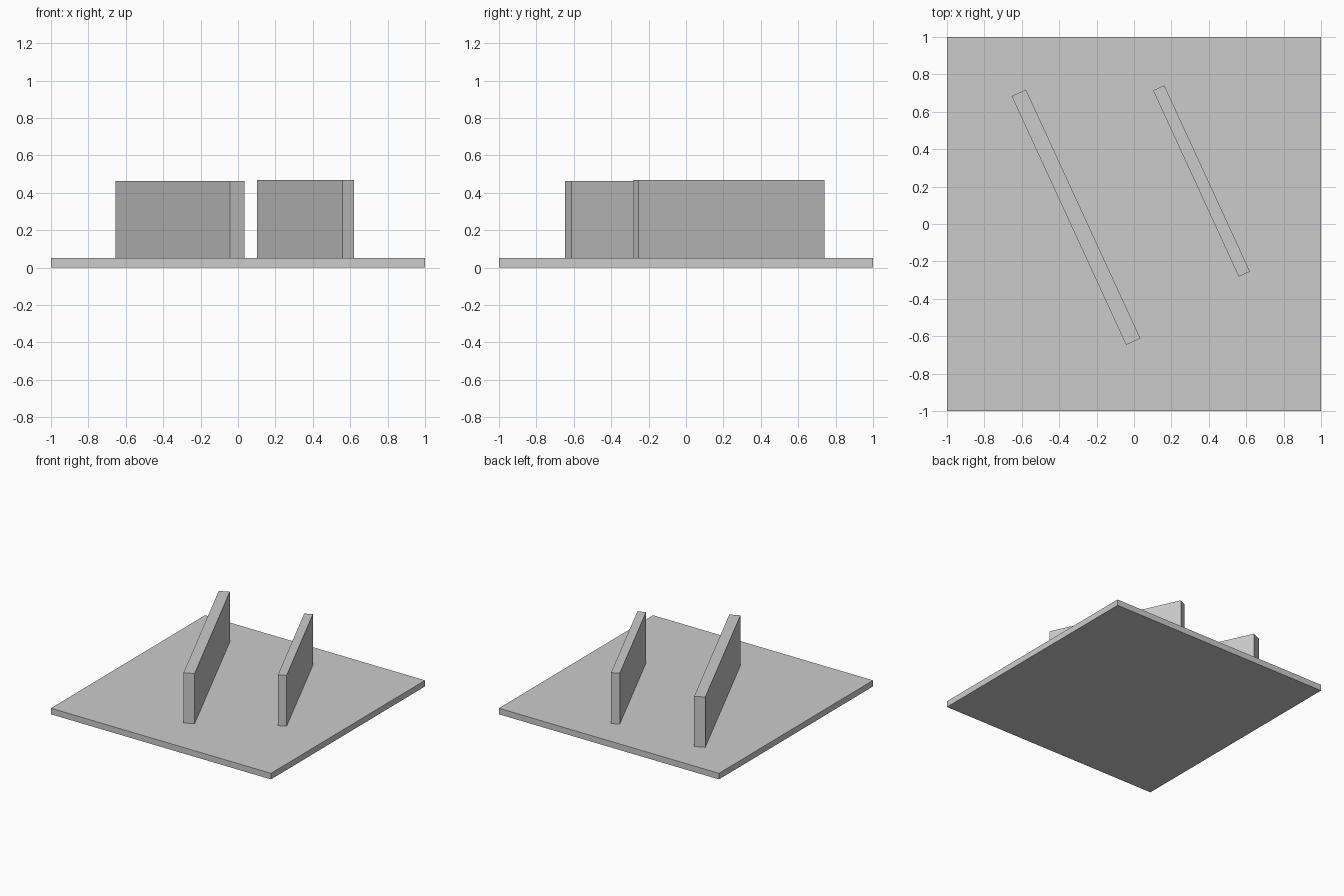
import bpy
from math import radians

default = bpy.data.objects.get("Cube")
if default:
    bpy.data.objects.remove(default, do_unlink=True)

# Single plain grey
grey = bpy.data.materials.new("plain grey")
grey.use_nodes = True
colour = (0.6, 0.6, 0.6, 1)
grey.diffuse_color = colour
grey.node_tree.nodes["Principled BSDF"].inputs["Base Color"].default_value = colour


def box(name, x, y, bottom, top, width, length, turn=0):
    """Flat-sided box standing between two heights, turned about z."""
    bpy.ops.mesh.primitive_cube_add(
        size=1, location=(x, y, (bottom + top) / 2), rotation=(0, 0, radians(turn)))
    obj = bpy.context.object
    obj.name = name
    obj.scale = (width, length, top - bottom)
    bpy.ops.object.transform_apply(location=False, rotation=False, scale=True)
    obj.data.materials.append(grey)
    return obj


FLOOR = 0.05
TILT = 24.7

# Square ground slab
box("base_slab", 0, 0, 0, FLOOR, 2, 2)

# Two parallel upright walls
box("long_wall", -0.31, 0.036, FLOOR, 0.463, 0.084, 1.464, TILT)
box("short_wall", 0.361, 0.23, FLOOR, 0.468, 0.066, 1.096, TILT)
